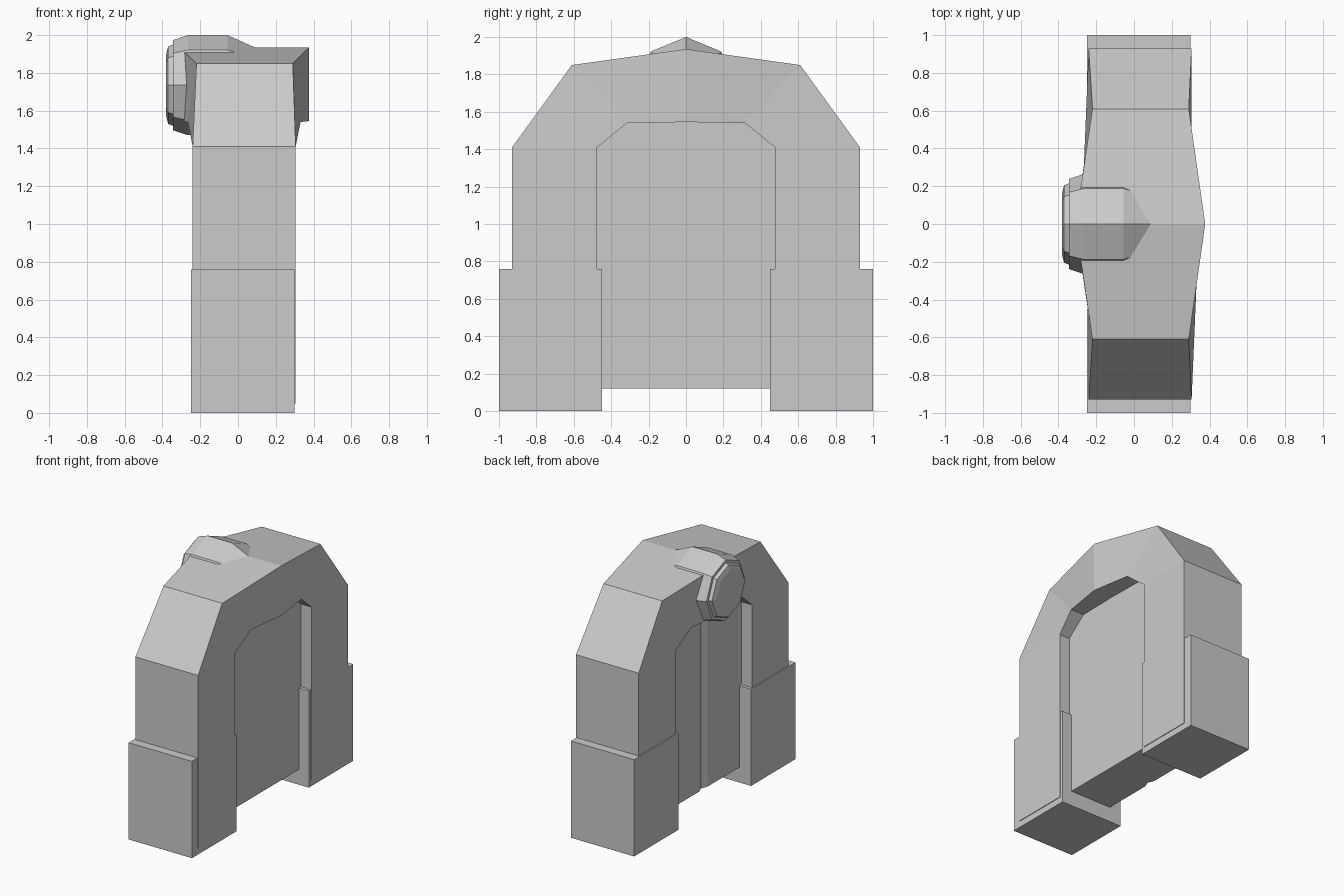
import bpy, bmesh
from math import cos, sin, pi

if "Cube" in bpy.data.objects:
    bpy.data.objects.remove(bpy.data.objects["Cube"])


def loft(name, rings):
    """Skin a list of equal-length closed rings and cap both ends."""
    bm = bmesh.new()
    loops = [[bm.verts.new(p) for p in ring] for ring in rings]
    n = len(loops[0])
    for a, b in zip(loops, loops[1:]):
        for i in range(n):
            j = (i + 1) % n
            bm.faces.new((a[i], a[j], b[j], b[i]))
    bm.faces.new(loops[0])
    bm.faces.new(loops[-1])
    bmesh.ops.recalc_face_normals(bm, faces=bm.faces)
    mesh = bpy.data.meshes.new(name)
    bm.to_mesh(mesh)
    bm.free()
    obj = bpy.data.objects.new(name, mesh)
    bpy.context.collection.objects.link(obj)
    return obj


def box(name, x0, x1, y0, y1, z0, z1):
    return loft(name, [[(x0, y0, z), (x1, y0, z), (x1, y1, z), (x0, y1, z)]
                       for z in (z0, z1)])


# Pillar bases
for side, s in (("front", -1), ("back", 1)):
    box(side + "_pillar_base", -0.25, 0.30, s * 0.45, s * 1.0, 0, 0.76)

# Arch: per section, outer and inner edge as (y, z, x_min, x_max)
half = [
    ((0.93, 0.05, -0.24, 0.305), (0.475, 0.05, -0.24, 0.305)),
    ((0.93, 1.41, -0.24, 0.305), (0.475, 1.41, -0.24, 0.305)),
    ((0.61, 1.85, -0.22, 0.29), (0.315, 1.54, -0.265, 0.331)),
    ((0.0, 1.935, -0.31, 0.377), (0.0, 1.545, -0.31, 0.377)),
]


def section(edges, s):
    (yo, zo, a, b), (yi, zi, c, d) = edges
    return [(a, s * yo, zo), (b, s * yo, zo), (d, s * yi, zi), (c, s * yi, zi)]


loft("arch", [section(e, -1) for e in half] +
     [section(e, 1) for e in reversed(half[:-1])])

# Door slab filling the opening, with a shallow groove down the middle of one side
stations = [(0.48, 1.42, -0.15), (0.315, 1.56, -0.15), (0.05, 1.56, -0.15), (0.0, 1.56, -0.13)]
door = [(-y, z, x) for y, z, x in stations] + [t for t in reversed(stations[:-1])]
loft("door", [[(x, y, 0.12), (0.215, y, 0.12), (0.215, y, z), (x, y, z)]
              for y, z, x in door])

# Octagonal medallion at the crown, stepped along x
steps = [(-0.38, 0.165), (-0.37, 0.205), (-0.345, 0.215), (-0.345, 0.238),
         (-0.265, 0.265), (-0.055, 0.265), (0.10, 0.195)]
loft("crown_medallion", [[(x, r * sin(i * pi / 4), 1.735 + r * cos(i * pi / 4))
                          for i in range(8)] for x, r in steps])
